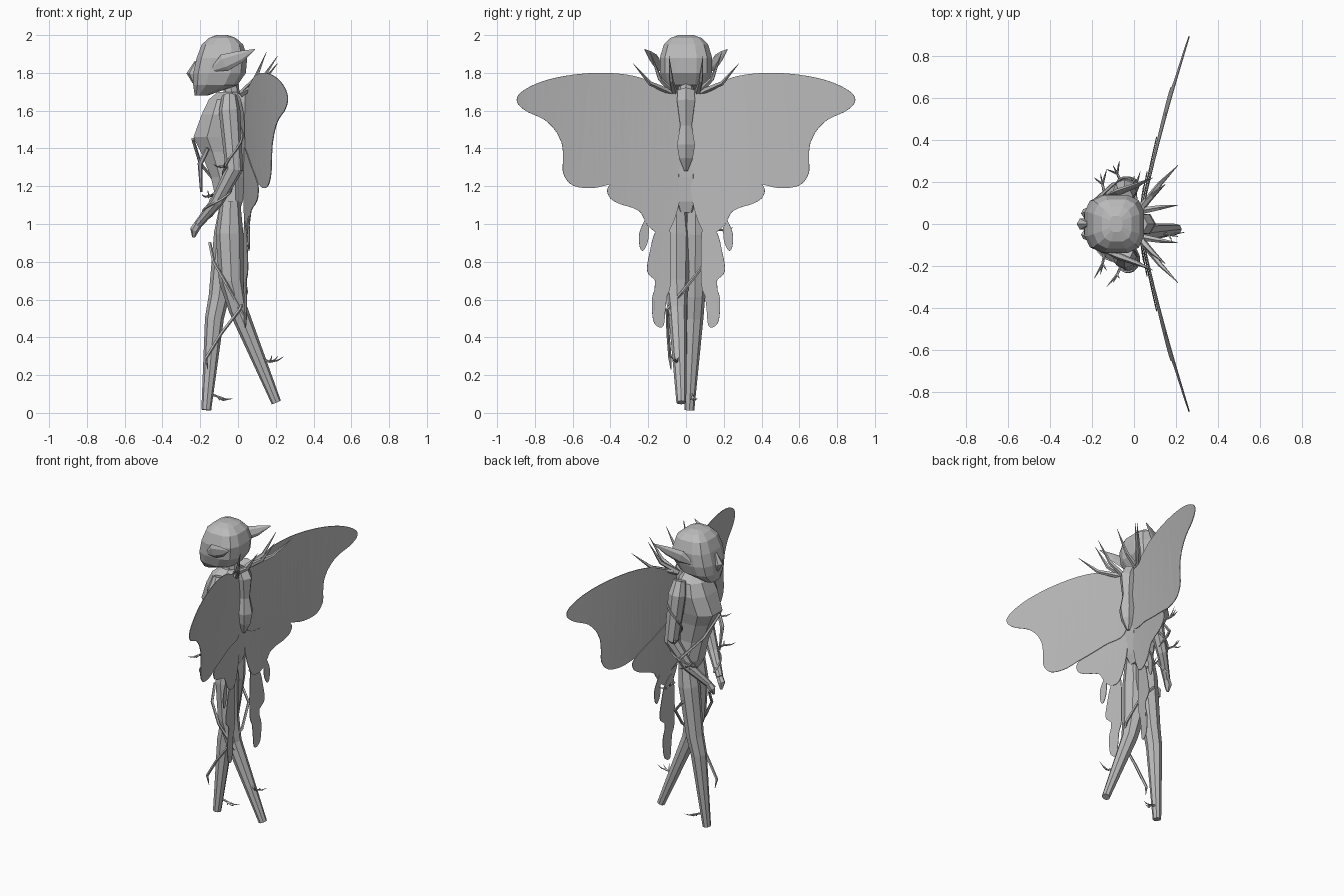
import bpy, bmesh, math, random
from mathutils import Vector

random.seed(4)
if "Cube" in bpy.data.objects:
    bpy.data.objects.remove(bpy.data.objects["Cube"])

grey = bpy.data.materials.new("plain grey")
grey.use_nodes = True
colour = (0.5, 0.5, 0.5, 1)
grey.diffuse_color = colour
grey.node_tree.nodes["Principled BSDF"].inputs["Base Color"].default_value = colour


def finish(name, bm):
    bmesh.ops.recalc_face_normals(bm, faces=bm.faces[:])
    mesh = bpy.data.meshes.new(name)
    bm.to_mesh(mesh)
    bm.free()
    mesh.materials.append(grey)
    obj = bpy.data.objects.new(name, mesh)
    bpy.context.collection.objects.link(obj)
    return obj


def skin(bm, rings):
    """Join rings of points into a closed, capped surface."""
    loops = [[bm.verts.new(p) for p in ring] for ring in rings]
    n = len(loops[0])
    for a, b in zip(loops, loops[1:]):
        for i in range(n):
            j = (i + 1) % n
            bm.faces.new((a[i], a[j], b[j], b[i]))
    bm.faces.new(loops[0])
    bm.faces.new(loops[-1])


def loft(name, sections, sides, power):
    """Stack of rounded-box rings: height, front x, back x, half width."""
    bm = bmesh.new()
    rings = []
    for z, front, back, half in sections:
        ring = []
        for i in range(sides):
            a = math.tau * (i + 0.5) / sides
            c, s = math.cos(a), math.sin(a)
            c = math.copysign(abs(c) ** power, c)
            s = math.copysign(abs(s) ** power, s)
            ring.append(((front + back) / 2 + c * (back - front) / 2, s * half, z))
        rings.append(ring)
    skin(bm, rings)
    return finish(name, bm)


def add_tube(bm, points, radii, sides=8, flat=1.0):
    pts = [Vector(p) for p in points]
    rings = []
    for i, p in enumerate(pts):
        t = (pts[min(i + 1, len(pts) - 1)] - pts[max(i - 1, 0)]).normalized()
        ref = Vector((0, 1, 0)) if abs(t.y) < 0.9 else Vector((1, 0, 0))
        u = t.cross(ref).normalized()
        v = t.cross(u) * flat
        rings.append([p + radii[i] * (u * math.cos(a) + v * math.sin(a))
                      for a in (math.tau * k / sides for k in range(sides))])
    skin(bm, rings)


def tube(name, points, radii, sides=8, flat=1.0):
    bm = bmesh.new()
    add_tube(bm, points, radii, sides, flat)
    return finish(name, bm)


def along(points, f):
    """Point at fraction f of a path, counted by segment."""
    f *= len(points) - 1
    i = min(int(f), len(points) - 2)
    return Vector(points[i]).lerp(Vector(points[i + 1]), f - i)


def vine(name, points, radii, turns, phase, start):
    """Thin stem wound round a limb."""
    steps = 30
    path = []
    for k in range(steps + 1):
        f = start + (0.95 - start) * k / steps
        r = along([(r, 0, 0) for r in radii], f).x + 0.005
        a = phase + math.tau * turns * k / steps
        path.append(along(points, f) + r * Vector((math.cos(a), math.sin(a), 0)))
    return tube(name, path, [0.007] * len(path), 5)


def twig(name, base, reach):
    """Small branch that forks into three curling tips."""
    bm = bmesh.new()
    base, reach = Vector(base), Vector(reach)
    mid = base + reach * 0.5 - Vector((0, 0, 0.01))
    add_tube(bm, [base, mid], [0.008, 0.006], 5)
    for k in (-1, 0, 1):
        tip = base + reach + Vector((0.03 * k, 0.02 * k, random.uniform(-0.03, 0.04)))
        add_tube(bm, [mid, mid.lerp(tip, 0.6) - Vector((0, 0, 0.008)), tip], [0.006, 0.004, 0.001], 4)
    return finish(name, bm)


def smooth_outline(points, steps=6):
    """Closed Catmull-Rom loop through the points."""
    result, n = [], len(points)
    for i in range(n):
        a, b, c, d = (Vector(points[(i + k) % n]) for k in (-1, 0, 1, 2))
        for s in range(steps):
            t = s / steps
            result.append(0.5 * (2 * b + (c - a) * t + (2 * a - 5 * b + 4 * c - d) * t ** 2
                                 + (3 * b - a - 3 * c + d) * t ** 3))
    return result


def wing(name, outline, side, offset):
    """Flat outline cut in strips, then swept back towards the tip."""
    bm = bmesh.new()
    bm.faces.new([bm.verts.new((0, p.x, p.y)) for p in smooth_outline(outline)])
    bmesh.ops.triangulate(bm, faces=bm.faces[:])
    for k in range(1, 9):
        bmesh.ops.bisect_plane(bm, geom=bm.verts[:] + bm.edges[:] + bm.faces[:], dist=0.001,
                               plane_co=(0, k / 10, 0), plane_no=(0, 1, 0))
    for v in bm.verts:
        y, drop = v.co.y, 1.7 - v.co.z
        v.co.x = 0.03 + offset + 0.2 * y + 0.07 * y * y - 0.05 * drop * y
        v.co.y = y * side
    obj = finish(name, bm)
    solid = obj.modifiers.new("thickness", "SOLIDIFY")
    solid.thickness = 0.004
    solid.offset = 0
    return obj


# Head, nose and neck
loft("head", [(1.68, -.23, -.16, .06), (1.735, -.24, .0, .12), (1.8, -.24, .045, .14),
              (1.88, -.222, .052, .142), (1.95, -.195, .03, .12), (1.985, -.155, -.01, .085),
              (2, -.115, -.055, .04)], 12, 0.68)
tube("nose", [(-.22, 0, 1.86), (-.243, 0, 1.795), (-.23, 0, 1.75)], [.01, .03, .012], 6)
tube("neck", [(-.03, 0, 1.62), (-.04, 0, 1.78)], [.045, .04])

# Torso with faceted chest and narrow waist
loft("torso", [(1.7, -.11, 0, .06), (1.66, -.16, .02, .12), (1.58, -.2, .04, .14),
               (1.46, -.245, .045, .12), (1.38, -.205, .045, .1), (1.25, -.15, .04, .085),
               (1.12, -.12, .03, .095), (1.06, -.09, .01, .06)], 8, 0.85)
tube("back_panel", [(.02, 0, 1.7), (.045, 0, 1.65), (.05, 0, 1.52), (.05, 0, 1.42), (.05, 0, 1.35), (.045, 0, 1.28)],
     [.05, .055, .035, .055, .042, .01], 6)
tube("hanging_stem", [(-.16, -.12, 1.4), (-.2, -.1, 1.32), (-.195, -.08, 1.17)], [.012, .014, .006], 6)

FORE = [(.03, 1.68), (.14, 1.73), (.26, 1.78), (.42, 1.8), (.6, 1.79), (.76, 1.755), (.87, 1.7),
        (.895, 1.65), (.85, 1.6), (.74, 1.545), (.67, 1.46), (.65, 1.37), (.65, 1.27), (.6, 1.205),
        (.5, 1.19), (.4, 1.21), (.2, 1.25), (.03, 1.3)]
HIND = [(.03, 1.4), (.25, 1.3), (.4, 1.21), (.41, 1.15), (.36, 1.11), (.25, 1.07), (.2, .99),
        (.14, .95), (.08, .98), (.03, 1.15)]
TAIL = [(.09, 1), (.16, .96), (.19, .86), (.205, .75), (.16, .69), (.18, .6), (.17, .48),
        (.12, .46), (.105, .6), (.08, .7)]
STREAMER = [(.2, 1.04), (.245, .96), (.245, .88), (.225, .86), (.2, .92)]

for s, word in ((-1, "near"), (1, "far")):
    # Pointed ears
    tube(word + "_ear", [(-.14, s * .13, 1.815), (-.07, s * .155, 1.855), (.01, s * .185, 1.885),
                         (.09, s * .22, 1.925)], [.01, .046, .032, .002], 6, 0.35)

    # Four wing panels on each side
    for k, (part, outline) in enumerate((("forewing", FORE), ("hindwing", HIND),
                                         ("wing_tail", TAIL), ("wing_streamer", STREAMER))):
        wing(word + "_" + part, outline, s, -0.006 * min(k, 2))

    # Arms with hands meeting in front
    arm = [(-.045, s * .13, 1.68), (-.045, s * .155, 1.6), (-.02, s * .18, 1.29),
           (-.11, s * .135, 1.12), (-.21, s * .06, 1)]
    arm_r = [.04, .057, .047, .034, .022]
    tube(word + "_arm", arm, arm_r)
    tube(word + "_hand", [arm[-1], (-.23, s * .05, .97), (-.235, s * .04, .93)], [.022, .024, .008], 6)
    vine(word + "_arm_vine", arm, arm_r, s * 2, 1, 0.3)
    twig(word + "_elbow_twig", (-.06, s * .2, 1.3), (-.04, s * .08, .03))
    twig(word + "_wrist_twig", (-.14, s * .14, 1.15), (-.02, s * .1, .02))

    # Curved spikes rising from the collar
    bm = bmesh.new()
    for dx, dy, dz in ((.19, .22, .16), (.19, .03, .2), (.13, .13, .22)):
        base = Vector((.02, s * .06, 1.69))
        mid = base + Vector((dx * .55, s * dy * .6, dz * .35))
        tip = base + Vector((dx, s * dy, dz))
        add_tube(bm, [base, mid, tip], [.018, .012, .001], 5)
    finish(word + "_collar_spikes", bm)

# Legs: one straight and forward, one bent back
tube("near_leg", [(-.04, -.05, 1.12), (-.045, -.05, .95), (-.035, -.05, .7), (0, -.045, .55),
                  (.203, -.025, .055)], [.052, .073, .066, .05, .026])
tube("far_leg", [(-.04, .05, 1.12), (-.06, .05, .95), (-.1, .047, .62), (-.125, .042, .5),
                 (-.168, .018, .015)], [.052, .067, .055, .05, .026])

# Loose vines crossing the legs and chest
vines = {
    "crossing_vine": [(-.06, .12, .86), (.02, .085, .77), (.045, -.02, .64), (.01, -.1, .55),
                      (-.09, -.095, .42), (-.17, -.085, .29), (-.16, -.08, .23)],
    "thigh_vine": [(-.15, -.03, .9), (-.13, -.09, .8), (-.06, -.12, .68), (.03, -.08, .52), (.06, -.02, .46)],
    "chest_vine": [(-.24, -.02, 1.45), (-.2, .1, 1.32), (-.1, .19, 1.2), (-.03, .2, 1.1)],
}
for name, path in vines.items():
    tube(name, path, [.009] * (len(path) - 1) + [.002], 5)
twig("ankle_twig", (-.15, .03, .1), (.09, .01, -.01))
twig("shin_twig", (.12, -.04, .29), (.09, -.02, -.02))
twig("hip_twig", (.01, .11, .97), (-.01, .12, .02))
